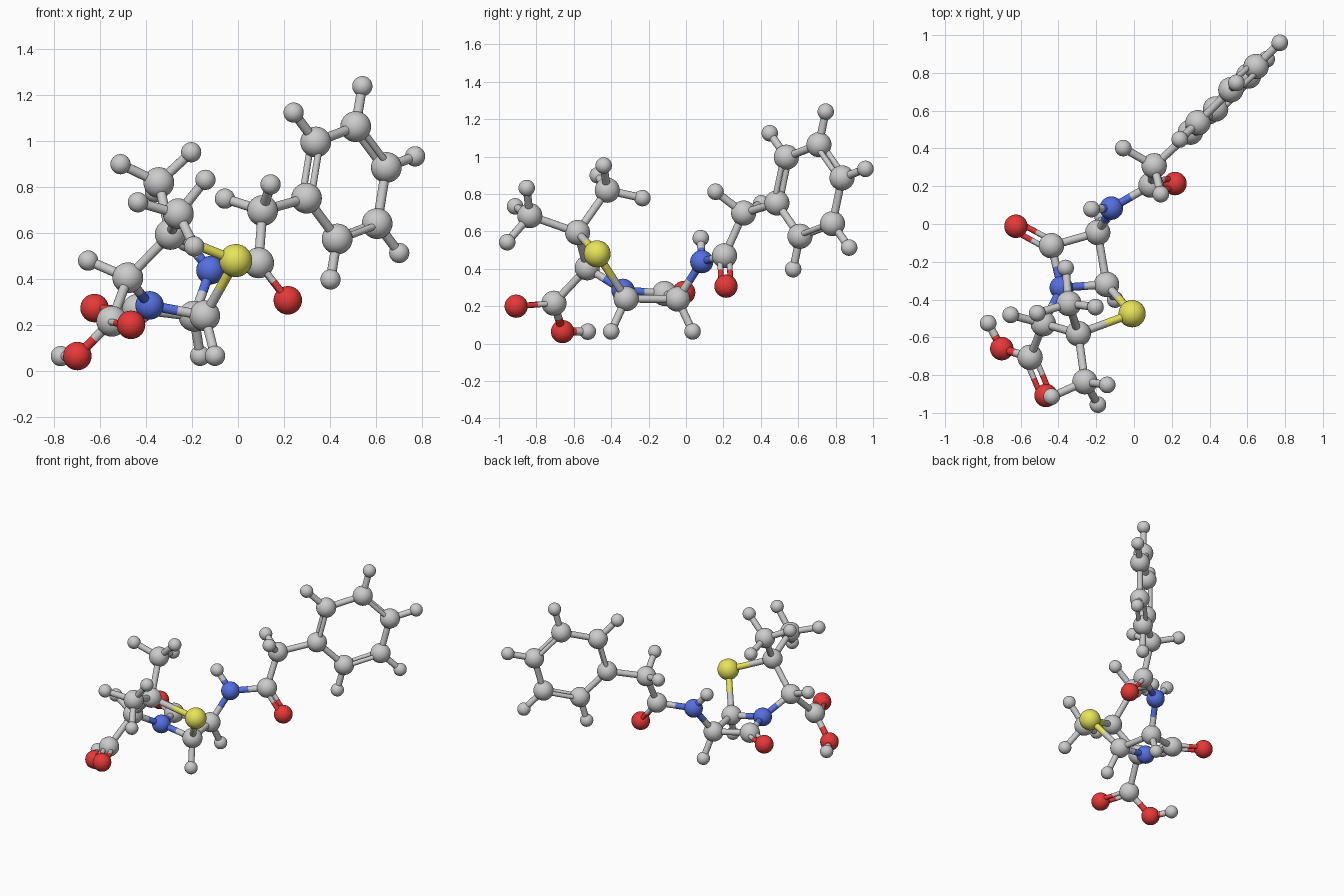
import bpy, bmesh, math
from mathutils import Vector

if "Cube" in bpy.data.objects:
    bpy.data.objects.remove(bpy.data.objects["Cube"])

RADIUS = {"C": 0.067, "N": 0.062, "O": 0.062, "S": 0.072, "H": 0.044}
WORD = {"C": "carbon", "N": "nitrogen", "O": "oxygen", "S": "sulphur", "H": "hydrogen"}
COLOUR = {"O": (0.8, 0.04, 0.04, 1), "N": (0.09, 0.16, 0.75, 1), "S": (0.8, 0.78, 0.1, 1)}
MATS = {}
for e, col in COLOUR.items():
    MATS[e] = bpy.data.materials.new(WORD[e] + "_colour")
    MATS[e].diffuse_color = col

# Atoms: the key starts with the element letter, then a short label
atoms = {
    "S_ring": (-.01, -.475, .48),
    "C_bridge": (-.145, -.32, .24), "H_bridge": (-.10, -.40, .065),
    "C_amino": (-.192, -.045, .238), "H_amino": (-.165, .035, .065),
    "C_lactam": (-.437, -.115, .268), "O_lactam": (-.625, -.012, .273),
    "N_ring": (-.385, -.337, .285),
    "C_alpha": (-.48, -.528, .405), "H_alpha": (-.653, -.481, .48),
    "C_dimethyl": (-.295, -.58, .594),
    "C_methyl_a": (-.26, -.835, .684), "H_methyl_a1": (-.142, -.852, .832),
    "H_methyl_a2": (-.436, -.914, .734), "H_methyl_a3": (-.191, -.956, .542),
    "C_methyl_b": (-.345, -.421, .82), "H_methyl_b1": (-.512, -.472, .9),
    "H_methyl_b2": (-.204, -.44, .952), "H_methyl_b3": (-.362, -.233, .778),
    "C_acid": (-.55, -.706, .216), "O_acid_double": (-.466, -.908, .2),
    "O_acid_single": (-.70, -.66, .064), "H_acid": (-.772, -.525, .064),
    "N_amide": (-.12, .084, .438), "H_amide": (-.225, .079, .564),
    "C_amide": (.09, .206, .47), "O_amide": (.217, .214, .307),
    "C_link": (.107, .308, .698), "H_link_a": (.142, .158, .812),
    "H_link_b": (-.057, .402, .75),
}

# Bonds: (atom, atom, order)
bonds = [tuple(p.split()) + (1,) for p in (
    "S_ring C_bridge", "S_ring C_dimethyl", "C_bridge H_bridge", "C_bridge C_amino",
    "C_bridge N_ring", "C_amino H_amino", "C_amino C_lactam", "C_amino N_amide",
    "C_lactam N_ring", "N_ring C_alpha", "C_alpha H_alpha", "C_alpha C_dimethyl",
    "C_alpha C_acid", "C_dimethyl C_methyl_a", "C_dimethyl C_methyl_b",
    "C_acid O_acid_single", "O_acid_single H_acid", "N_amide H_amide",
    "N_amide C_amide", "C_amide C_link", "C_link H_link_a", "C_link H_link_b",
    "C_link C_hex_0")]
bonds += [("C_methyl_" + s, f"H_methyl_{s}{i}", 1) for s in "ab" for i in (1, 2, 3)]
bonds += [("C_lactam", "O_lactam", 2), ("C_acid", "O_acid_double", 2),
          ("C_amide", "O_amide", 2)]

# Six-sided ring with alternating double bonds
centre = Vector((.4725, .66, .819))
u, v = Vector((-.174, -.174, -.067)), Vector((-.054, -.042, .244))
for i in range(6):
    a = i * math.pi / 3
    spoke = u * math.cos(a) + v * math.sin(a)
    atoms[f"C_hex_{i}"] = centre + spoke
    bonds.append((f"C_hex_{i}", f"C_hex_{(i + 1) % 6}", 2 - i % 2))
    if i:
        atoms[f"H_hex_{i}"] = centre + spoke * 1.72
        bonds.append((f"C_hex_{i}", f"H_hex_{i}", 1))
atoms = {k: Vector(p) for k, p in atoms.items()}


def make_mesh(name, fill, element):
    bm = bmesh.new()
    fill(bm)
    me = bpy.data.meshes.new(name)
    bm.to_mesh(me)
    bm.free()
    me.shade_smooth()
    if element in MATS:
        me.materials.append(MATS[element])
    return me


def place(name, me):
    ob = bpy.data.objects.new(name, me)
    bpy.context.collection.objects.link(ob)
    return ob


# Balls share one mesh per element
ball = {e: make_mesh(WORD[e] + "_ball", lambda bm, r=r: bmesh.ops.create_uvsphere(
    bm, u_segments=32, v_segments=16, radius=r), e) for e, r in RADIUS.items()}
for key, pos in atoms.items():
    place(WORD[key[0]] + key[1:] + "_ball", ball[key[0]]).location = pos

# Half-sticks: unit cylinder along z, coloured to match the atom
stick = {e: make_mesh(WORD[e] + "_stick", lambda bm: bmesh.ops.create_cone(
    bm, cap_ends=False, segments=16, radius1=1, radius2=1, depth=1), e) for e in RADIUS}


def half_stick(name, start, end, r, element):
    d = end - start
    ob = place(name, stick[element])
    ob.location = (start + end) / 2
    ob.rotation_euler = d.to_track_quat("Z", "Y").to_euler()
    ob.scale = (r, r, d.length)


for a, b, order in bonds:
    pa, pb = atoms[a], atoms[b]
    side = (pb - pa).cross(Vector((0, 0, 1))).normalized() * 0.025
    r, shifts = (0.021, (0,)) if order == 1 else (0.015, (-1, 1))
    for s in shifts:
        p, q = pa + side * s, pb + side * s
        mid = (p + q) / 2
        half_stick(f"{WORD[a[0]]}{a[1:]}_stick", p, mid, r, a[0])
        half_stick(f"{WORD[b[0]]}{b[1:]}_stick", mid, q, r, b[0])

for m in bpy.data.materials:
    if m.users and not m.is_grease_pencil:
        m.use_nodes = True
        m.node_tree.nodes["Principled BSDF"].inputs["Base Color"].default_value = m.diffuse_color
